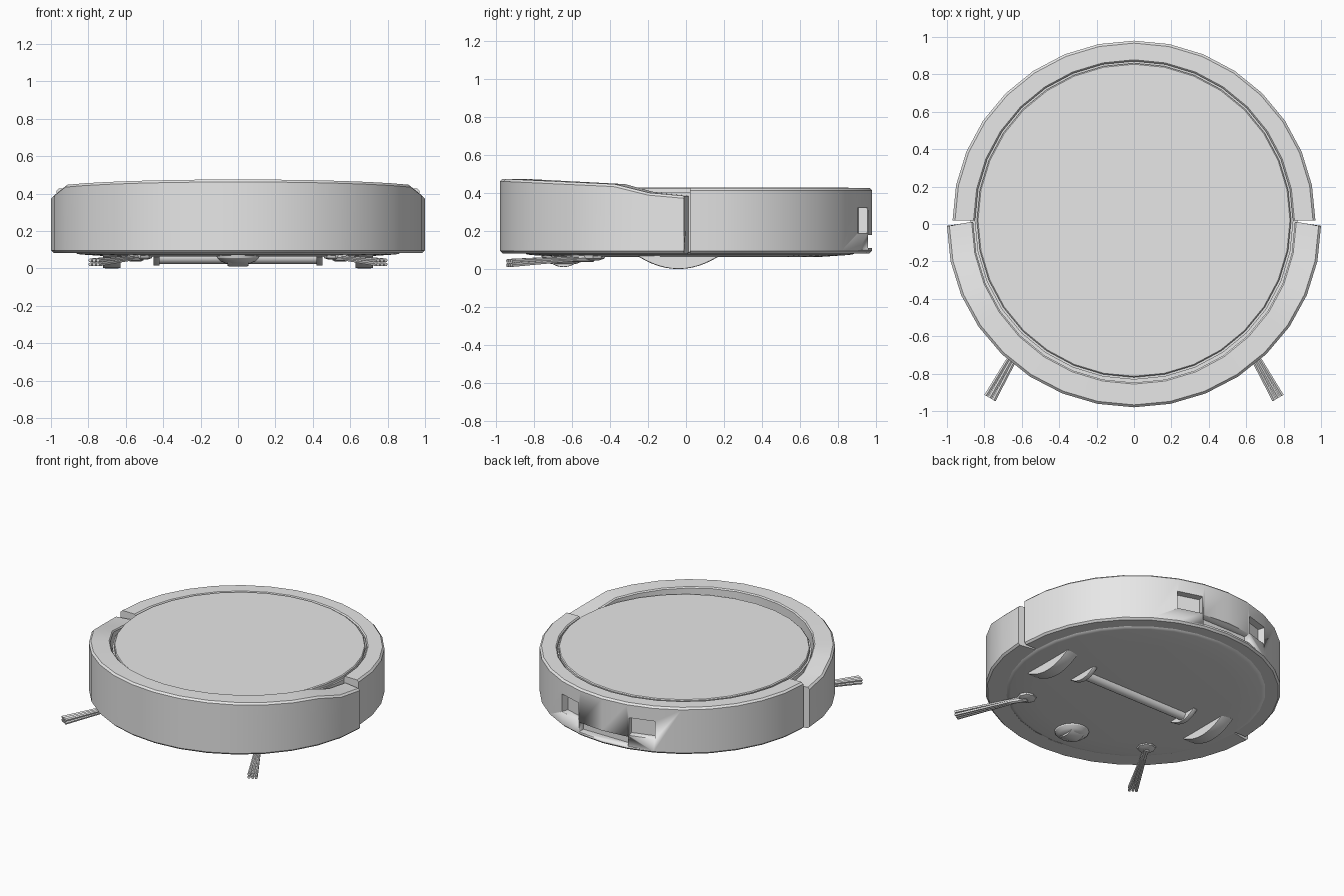
import bpy, bmesh, math
from mathutils import Vector, Matrix

if "Cube" in bpy.data.objects:
    bpy.data.objects.remove(bpy.data.objects["Cube"])

SEG = 32
grey = bpy.data.materials.new("plain grey")
grey.diffuse_color = (0.8, 0.8, 0.8, 1)
grey.use_nodes = True
grey.node_tree.nodes["Principled BSDF"].inputs["Base Color"].default_value = grey.diffuse_color


def finish(name, bm, angle=30):
    """Turn a bmesh into a shaded object."""
    bmesh.ops.recalc_face_normals(bm, faces=bm.faces)
    me = bpy.data.meshes.new(name)
    bm.to_mesh(me)
    bm.free()
    me.materials.append(grey)
    ob = bpy.data.objects.new(name, me)
    bpy.context.collection.objects.link(ob)
    bpy.ops.object.select_all(action='DESELECT')
    ob.select_set(True)
    bpy.context.view_layer.objects.active = ob
    bpy.ops.object.shade_smooth_by_angle(angle=math.radians(angle))
    return ob


def skin(bm, sections, cap=True):
    """Bridge a row of closed cross-sections."""
    rows = [[bm.verts.new(p) for p in s] for s in sections]
    n = len(rows[0])
    for a, b in zip(rows, rows[1:]):
        for i in range(n):
            j = (i + 1) % n
            bm.faces.new((a[i], a[j], b[j], b[i]))
    if cap:
        bm.faces.new(rows[0])
        bm.faces.new(rows[-1][::-1])


def lathe(name, profile, cx=0.0, cy=0.0, seg=SEG):
    """Stack of rings given as (radius, z)."""
    bm = bmesh.new()
    skin(bm, [[(cx + r * math.cos(2 * math.pi * i / seg),
                cy + r * math.sin(2 * math.pi * i / seg), z)
               for i in range(seg)] for r, z in profile])
    return finish(name, bm)


def half_ring(name, start, rx, ry, cy, r_in, cy_in, top):
    """Half shell with chamfered outer edges and a top height rule."""
    bm = bmesh.new()
    sections = []
    for i in range(SEG // 2 + 1):
        a = start + 2 * math.pi * i / SEG
        c, s = math.cos(a), math.sin(a)
        h = top(abs(s))
        ch = 0.013
        out = lambda d, z: (c * (rx - d), cy + s * (ry - d), z)
        inn = lambda d, z: (c * (r_in + d), cy_in + s * (r_in + d), z)
        sections.append([out(ch, 0.083), out(0, 0.083 + ch), out(0, h - ch),
                         out(ch, h), inn(0.008, h), inn(0, h - 0.008),
                         inn(0, 0.083)])
    skin(bm, sections)
    return finish(name, bm)


def arc_prism(name, x, y, half_w, half_len, z_top, z_low, n=12, taper=1.0):
    """Lower segment of a wheel, extruded along x."""
    bm = bmesh.new()
    sections = []
    for sx, k in ((-1, taper), (-0.75, 1), (0.75, 1), (1, taper)):
        pts = []
        for i in range(n + 1):
            t = -1 + 2 * i / n
            pts.append((x + sx * half_w, y + t * half_len * k,
                        z_top - (z_top - z_low) * k * (1 - t * t)))
        pts.append((x + sx * half_w, y + half_len * k, z_top + 0.02))
        pts.append((x + sx * half_w, y - half_len * k, z_top + 0.02))
        sections.append(pts)
    skin(bm, sections)
    return finish(name, bm)


def rod(bm, a, b, r1, r2, sides=5):
    """Tapered rod between two points."""
    a, b = Vector(a), Vector(b)
    rot = (b - a).to_track_quat('Z', 'Y').to_matrix().to_4x4()
    bmesh.ops.create_cone(bm, cap_ends=True, segments=sides, radius1=r1,
                          radius2=r2, depth=(b - a).length,
                          matrix=Matrix.Translation((a + b) / 2) @ rot)


def cut(target, loc, size, rot_z):
    """Cut a box recess."""
    bm = bmesh.new()
    bmesh.ops.create_cube(bm, size=1, matrix=Matrix.Translation(loc)
                          @ Matrix.Rotation(rot_z, 4, 'Z')
                          @ Matrix.Diagonal((*size, 1)))
    box = finish("recess_cutter", bm)
    box.hide_render = True
    mod = target.modifiers.new("recess", 'BOOLEAN')
    mod.operation = 'DIFFERENCE'
    mod.solver = 'EXACT'
    mod.object = box
    bpy.context.view_layer.objects.active = target
    bpy.ops.object.modifier_apply(modifier=mod.name)
    bpy.data.objects.remove(box, do_unlink=True)


def bumper_top(s):
    """Low at the ends, stepping up to a gentle rise at the front."""
    pts = [(0, 0.385), (0.195, 0.402), (0.383, 0.447), (1, 0.475)]
    for (a, za), (b, zb) in zip(pts, pts[1:]):
        if s <= b + 1e-6:
            return za + (zb - za) * (s - a) / (b - a)
    return pts[-1][1]


# Core and round lid
lathe("core", [(0.852, 0.08), (0.852, 0.405)], cy=0.02)
lathe("lid", [(0.84, 0.40), (0.84, 0.424), (0.834, 0.43)], cy=0.02)

# Rear shell with two windows and a low charging slot
rear = half_ring("rear_shell", 0, 0.97, 0.96, 0.02, 0.85, 0.02,
                 lambda s: 0.427)
for sx in (-1, 1):
    cut(rear, (sx * 0.295, 0.94, 0.255), (0.18, 0.12, 0.13),
        -sx * math.radians(17))
cut(rear, (0, 0.97, 0.145), (0.40, 0.12, 0.07), 0)

# Front bumper
half_ring("front_bumper", math.pi, 1.0, 0.97, -0.01, 0.86, 0.012, bumper_top)

# Underside plate
lathe("base_plate", [(0.875, 0.09), (0.86, 0.078), (0.84, 0.074),
                     (0.66, 0.062)], cy=0.02)

# Drive wheels
for sx in (-1, 1):
    arc_prism("drive_wheel", sx * 0.675, -0.04, 0.046, 0.21, 0.065, 0.0,
              taper=0.97)

# Front caster
lathe("caster_housing", [(0.118, 0.075), (0.112, 0.055), (0.092, 0.037),
                         (0.065, 0.026)], cy=-0.645, seg=20)
arc_prism("caster_wheel", 0, -0.645, 0.055, 0.085, 0.045, 0.01, taper=0.95)

# Main roller with end caps
bm = bmesh.new()
rod(bm, (-0.42, 0, 0.06), (0.42, 0, 0.06), 0.036, 0.036, 16)
finish("main_roller", bm)
for sx in (-1, 1):
    arc_prism("roller_end", sx * 0.435, 0, 0.016, 0.12, 0.06, 0.015,
              taper=0.97)

# Side brushes: hub, arm and bristle bundle
for sx in (-1, 1):
    lathe("side_brush_hub", [(0.065, 0.07), (0.06, 0.055), (0.035, 0.046)],
          cx=sx * 0.52, cy=-0.49, seg=8)
    bm = bmesh.new()
    rod(bm, (sx * 0.52, -0.49, 0.058), (sx * 0.585, -0.60, 0.056),
        0.022, 0.018, 8)
    side = Vector((sx * 0.86, 0.5, 0))
    for i in (-1, 0, 1):
        for k in (-1, 1):
            a = Vector((sx * 0.57, -0.575, 0.056 + k * 0.006))
            b = Vector((sx * 0.77, -0.93, 0.031 + k * 0.011))
            rod(bm, a + side * i * 0.012, b + side * i * 0.024, 0.008, 0.011)
    finish("side_brush_bristles", bm)
